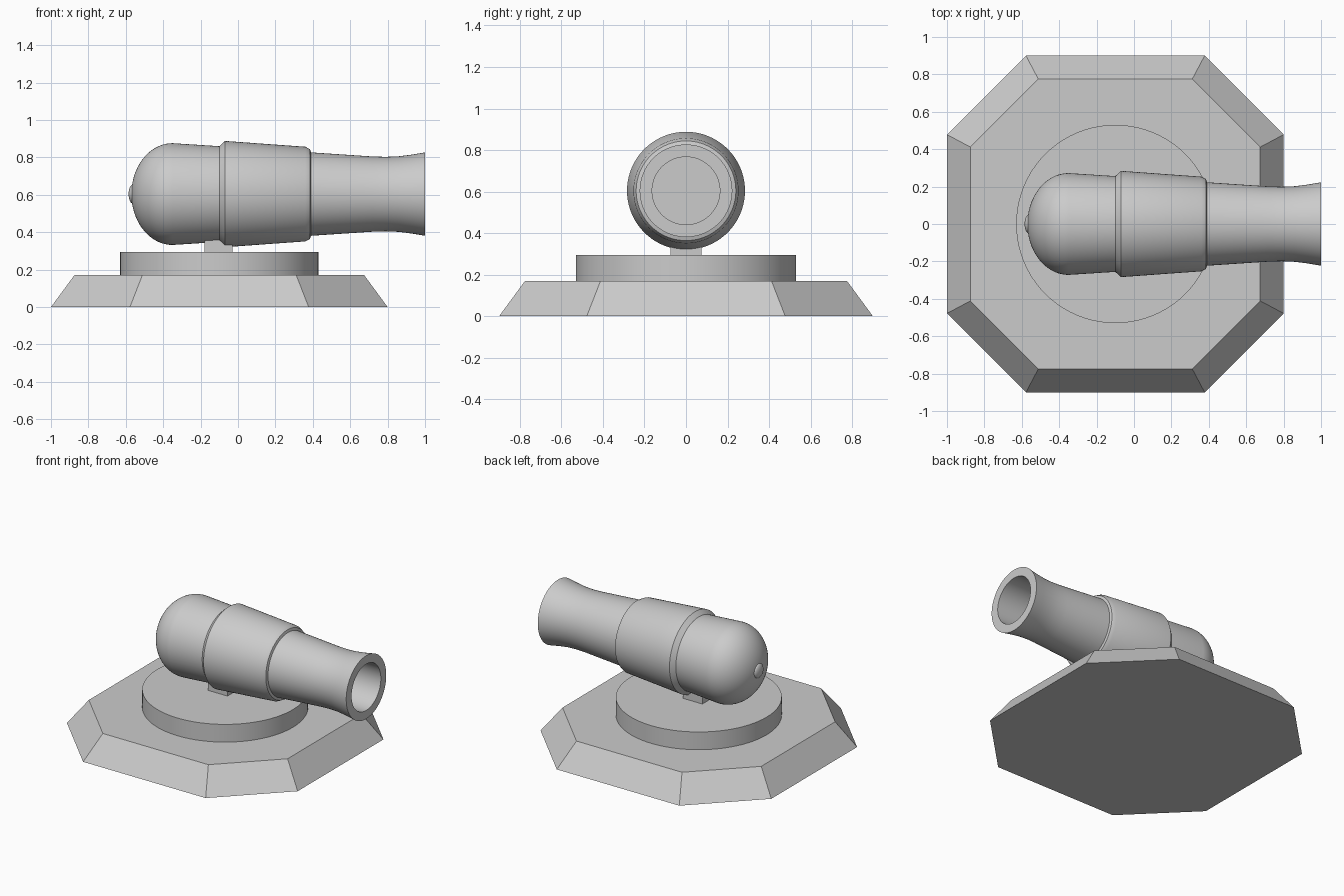
import bpy, bmesh, math

if "Cube" in bpy.data.objects:
    bpy.data.objects.remove(bpy.data.objects["Cube"])

CX = -0.1      # centre of the base
AXIS_Z = 0.604   # height of the barrel axis

grey = bpy.data.materials.new("stone_grey")
grey.diffuse_color = (0.6, 0.6, 0.6, 1)
grey.use_nodes = True
grey.node_tree.nodes["Principled BSDF"].inputs["Base Color"].default_value = grey.diffuse_color


def make(name, verts, faces, smooth=False):
    mesh = bpy.data.meshes.new(name)
    mesh.from_pydata(verts, [], faces)
    bm = bmesh.new()
    bm.from_mesh(mesh)
    bmesh.ops.recalc_face_normals(bm, faces=bm.faces)
    bm.to_mesh(mesh)
    bm.free()
    mesh.materials.append(grey)
    ob = bpy.data.objects.new(name, mesh)
    bpy.context.collection.objects.link(ob)
    if smooth:
        bpy.ops.object.select_all(action='DESELECT')
        ob.select_set(True)
        bpy.context.view_layer.objects.active = ob
        bpy.ops.object.shade_smooth_by_angle(angle=math.radians(30))
    return ob


def loft(name, rings, smooth=False):
    """Join equal-length rings of points and cap both ends."""
    n = len(rings[0])
    verts = [p for r in rings for p in r]
    faces = [(i * n + k, i * n + (k + 1) % n, (i + 1) * n + (k + 1) % n, (i + 1) * n + k)
             for i in range(len(rings) - 1) for k in range(n)]
    faces += [tuple(range(n)), tuple(range(len(verts) - n, len(verts)))]
    return make(name, verts, faces, smooth)


def circle(n):
    return [(math.cos(2 * math.pi * k / n), math.sin(2 * math.pi * k / n)) for k in range(n)]


def lathe_x(name, profile, n=80):
    """Turn (x, radius) points around the barrel axis."""
    return loft(name, [[(x, r * c, AXIS_Z + r * s) for c, s in circle(n)] for x, r in profile], True)


# Sloped eight-sided base
def octagon(a, z):
    b = a * 0.531
    pts = [(a, -b), (a, b), (b, a), (-b, a), (-a, b), (-a, -b), (-b, -a), (b, -a)]
    return [(CX + x, y, z) for x, y in pts]


loft("base", [octagon(0.9, 0), octagon(0.775, 0.17)])

# Round turntable
loft("turntable", [[(CX + 0.53 * c, 0.53 * s, z) for c, s in circle(80)] for z in (0.16, 0.295)], True)

# Square post under the barrel
square = [(-1, -1), (1, -1), (1, 1), (-1, 1)]
loft("post", [[(CX - 0.005 + 0.075 * x, 0.075 * y, z) for x, y in square] for z in (0.28, 0.42)])

# Barrel: domed breech, raised band, flared muzzle and hollow bore
dome = [(-0.35 - 0.22 * math.cos(t), 0.272 * math.sin(t))
        for t in [math.radians(3 + 87 * i / 18) for i in range(19)]]
lathe_x("barrel", dome + [
    (-0.10, 0.256), (-0.07, 0.284), (0.36, 0.253), (0.385, 0.240), (0.39, 0.223),
    (0.60, 0.209), (0.72, 0.201), (0.79, 0.199), (0.86, 0.202), (0.93, 0.211), (1.0, 0.223),
    (1.0, 0.163), (0.40, 0.163)])

# Small knob on the breech
lathe_x("breech_knob", [(-0.563 - 0.022 * math.cos(t), 0.05 * math.sin(t))
                        for t in [math.radians(5 + 85 * i / 8) for i in range(9)]], 32)
